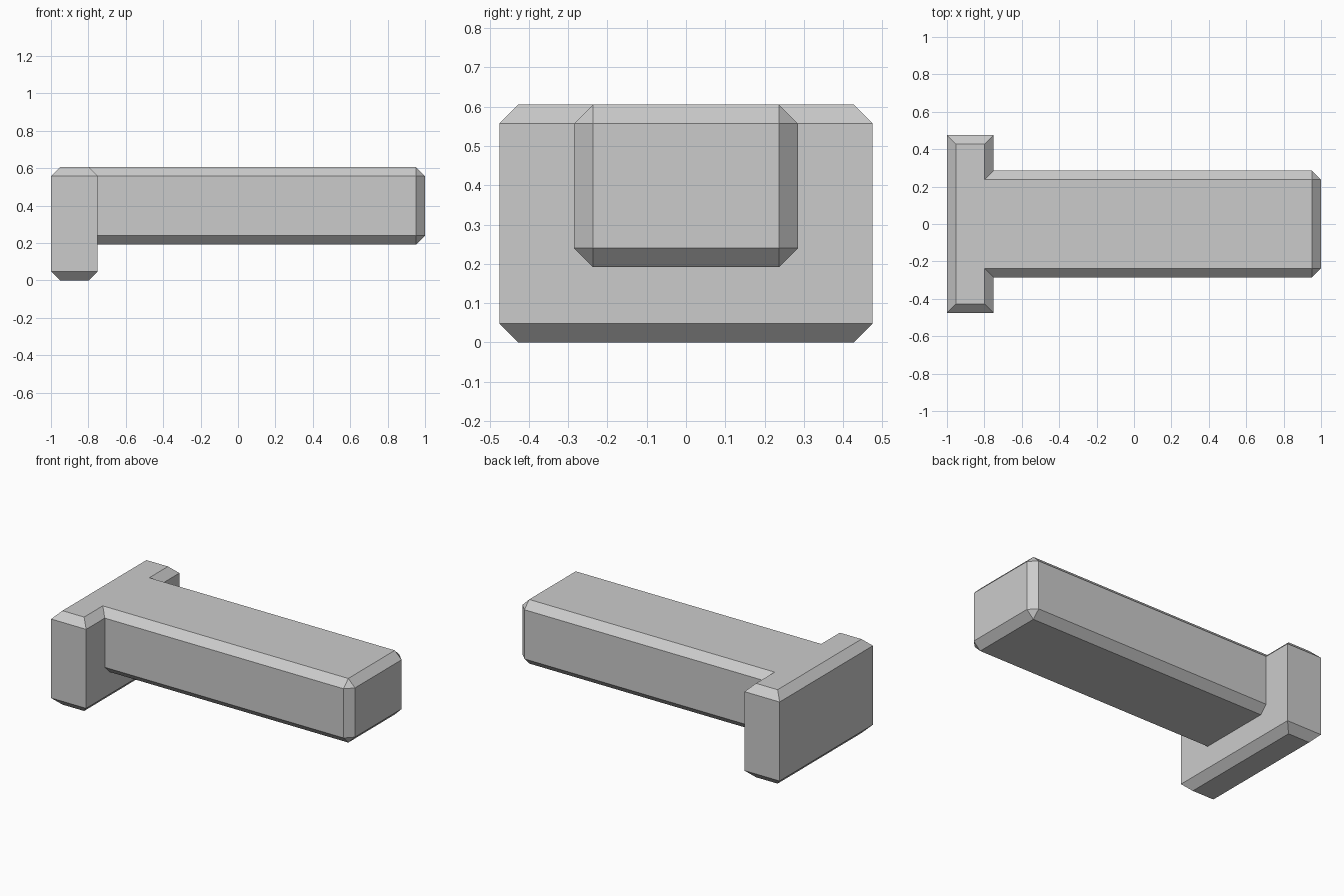
import bpy, bmesh, math

if "Cube" in bpy.data.objects:
    bpy.data.objects.remove(bpy.data.objects["Cube"], do_unlink=True)

CHAMFER = 0.048
TOP = 0.605

grey = bpy.data.materials.new("plain grey")
grey.use_nodes = True
colour = (0.6, 0.6, 0.6, 1)
grey.diffuse_color = colour
grey.node_tree.nodes["Principled BSDF"].inputs["Base Color"].default_value = colour


def chamfered_box(name, low, high, pick_edge):
    """Box between two corners, chamfered on the edges that pick_edge accepts."""
    bm = bmesh.new()
    bmesh.ops.create_cube(bm, size=2)
    for v in bm.verts:
        v.co = [hi if c > 0 else lo for c, lo, hi in zip(v.co, low, high)]
    edges = [e for e in bm.edges if pick_edge(*e.verts)]
    bmesh.ops.bevel(bm, geom=edges, offset=CHAMFER, offset_type='OFFSET',
                    segments=1, profile=0.5, affect='EDGES')
    bmesh.ops.recalc_face_normals(bm, faces=bm.faces)
    mesh = bpy.data.meshes.new(name)
    bm.to_mesh(mesh)
    bm.free()
    mesh.materials.append(grey)
    obj = bpy.data.objects.new(name, mesh)
    bpy.context.collection.objects.link(obj)
    return obj


# Wide end plate: only its top and bottom rims are chamfered
body = chamfered_box("t_shaped_block", (-1, -0.475, 0), (-0.75, 0.475, TOP),
                     lambda a, b: a.co.z == b.co.z)

# Long shaft: every edge chamfered except those buried in the plate
root = -0.88
shaft = chamfered_box("shaft", (root, -0.285, 0.192), (1, 0.285, TOP),
                      lambda a, b: max(a.co.x, b.co.x) > 0)

# Join both into one clean solid
union = body.modifiers.new("join shaft", 'BOOLEAN')
union.operation = 'UNION'
union.solver = 'EXACT'
union.object = shaft
bpy.context.view_layer.objects.active = body
bpy.ops.object.modifier_apply(modifier=union.name)
bpy.data.objects.remove(shaft, do_unlink=True)

# Merge the coplanar top faces
bm = bmesh.new()
bm.from_mesh(body.data)
bmesh.ops.remove_doubles(bm, verts=bm.verts, dist=0.0005)
bmesh.ops.dissolve_limit(bm, angle_limit=math.radians(1), verts=bm.verts, edges=bm.edges)
bm.to_mesh(body.data)
bm.free()
